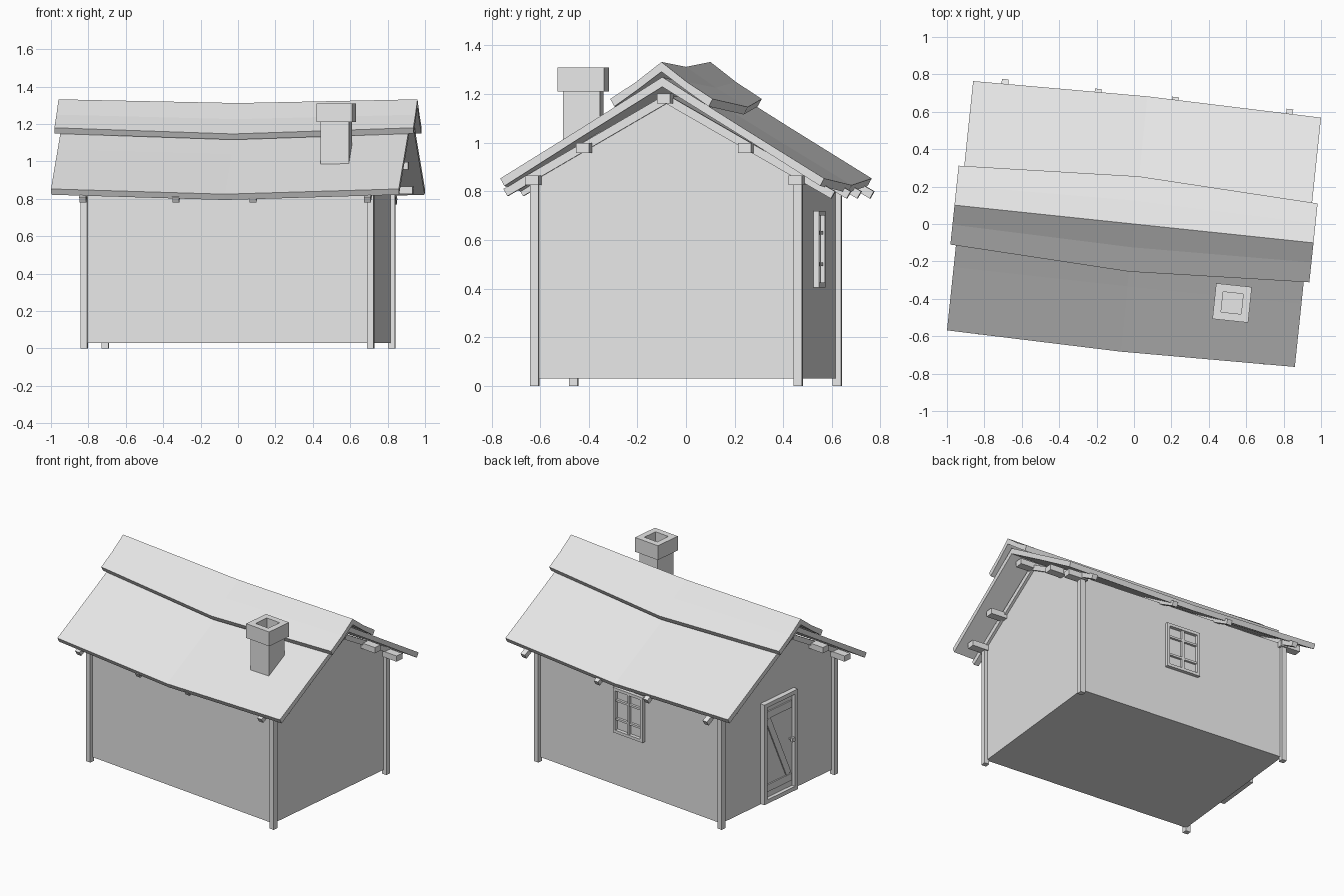
import bpy
import bmesh
import math
from mathutils import Matrix, Vector

if "Cube" in bpy.data.objects:
    bpy.data.objects.remove(bpy.data.objects["Cube"])

TURN = Matrix.Rotation(math.radians(-6), 4, "Z")

grey = bpy.data.materials.new("plain_grey")
grey.use_nodes = True
grey.diffuse_color = (0.8, 0.8, 0.8, 1)
grey.node_tree.nodes["Principled BSDF"].inputs["Base Color"].default_value = (0.8, 0.8, 0.8, 1)


def finish(name, bm):
    bmesh.ops.recalc_face_normals(bm, faces=bm.faces)
    bm.transform(TURN)
    mesh = bpy.data.meshes.new(name)
    bm.to_mesh(mesh)
    bm.free()
    mesh.materials.append(grey)
    obj = bpy.data.objects.new(name, mesh)
    bpy.context.collection.objects.link(obj)
    return obj


def skin(name, rings):
    """Bridge closed rings of points and cap both ends."""
    bm = bmesh.new()
    loops = [[bm.verts.new(p) for p in ring] for ring in rings]
    n = len(loops[0])
    for a, b in zip(loops, loops[1:]):
        for i in range(n):
            j = (i + 1) % n
            bm.faces.new((a[i], a[j], b[j], b[i]))
    bm.faces.new(loops[0])
    bm.faces.new(loops[-1])
    return finish(name, bm)


def box(name, centre, size, tilt=0.0):
    """Box with a tilt about the x axis."""
    bm = bmesh.new()
    bmesh.ops.create_cube(bm, size=1)
    bm.transform(Matrix.Translation(Vector(centre)) @ Matrix.Rotation(tilt, 4, "X")
                 @ Matrix.Diagonal((*size, 1)))
    return finish(name, bm)


def bar(name, x, start, end, width, depth):
    """Straight timber between two (y, z) points."""
    dy, dz = end[0] - start[0], end[1] - start[1]
    mid = (x, (start[0] + end[0]) / 2, (start[1] + end[1]) / 2)
    return box(name, mid, (width, math.hypot(dy, dz), depth), math.atan2(dz, dy))


# House body with gables
gable = [(-0.54, 0.03), (0.54, 0.03), (0.54, 0.86), (0, 1.19), (-0.54, 0.86)]
skin("walls", [[(x, y, z) for y, z in gable] for x in (-0.765, 0.765)])

# Corner posts
for x in (-0.77, 0.77):
    for y in (-0.545, 0.545):
        box("corner_post", (x, y, 0.43), (0.036, 0.036, 0.86))


# Sagging roof layers, half profiles from ridge to eave
def roof(name, half_length, end, middle):
    def section(x, half):
        (ry, rz), (my, mz), (ey, ez) = half
        top = [(-ey, ez), (-my, mz), (ry, rz), (my, mz), (ey, ez)]
        low = [(ey - 0.017, ez - 0.031), (my, mz - 0.037), (ry, rz - 0.04),
               (-my, mz - 0.037), (-ey + 0.017, ez - 0.031)]
        return [(x, y, z) for y, z in top + low]
    skin(name, [section(-half_length, end), section(0, middle), section(half_length, end)])


roof("main_roof", 0.935,
     [(0, 1.27), (0.33, 1.063), (0.67, 0.853)],
     [(0, 1.245), (0.335, 1.038), (0.686, 0.825)])
roof("ridge_cap", 0.965,
     [(0, 1.332), (0.105, 1.25), (0.212, 1.18)],
     [(0, 1.312), (0.125, 1.226), (0.256, 1.147)])

# Purlins carrying the roof past the gables
for y, z in [(-0.545, 0.845), (-0.335, 0.978), (0, 1.182), (0.335, 0.978), (0.545, 0.845)]:
    for side in (-1, 1):
        box("purlin_end", (side * 0.81, y, z), (0.145, 0.055, 0.04))

# Rafters with tails under the eaves
for x in (-0.765, -0.265, 0.15, 0.765):
    bar("front_rafter", x, (-0.665, 0.795), (0, 1.18), 0.036, 0.034)
    bar("back_rafter", x, (0.69, 0.785), (0, 1.18), 0.036, 0.034)

# Hollow chimney
corners = [(-1, -1), (1, -1), (1, 1), (-1, 1)]
steps = [(0.076, 0.98), (0.076, 1.21), (0.096, 1.21), (0.096, 1.31), (0.054, 1.31), (0.054, 1.215)]
skin("chimney", [[(0.566 + r * a, -0.365 + r * b, z) for a, b in corners] for r, z in steps])

# Window on the back wall
for x in (-0.115, 0.115):
    box("window_side", (x, 0.547, 0.5625), (0.02, 0.034, 0.315))
for z in (0.415, 0.71):
    box("window_rail", (0, 0.547, z), (0.21, 0.034, 0.02))
box("window_mullion", (0, 0.545, 0.5625), (0.016, 0.026, 0.28))
for z in (0.5, 0.63):
    box("window_glazing_bar", (0, 0.544, z), (0.21, 0.024, 0.014))

# Door on the gable wall
for y in (-0.148, 0.148):
    box("door_jamb", (-0.778, y, 0.385), (0.044, 0.028, 0.7))
for z in (0.049, 0.721):
    box("door_frame_rail", (-0.778, 0, z), (0.044, 0.27, 0.028))
for i in range(4):
    box("door_plank", (-0.768, -0.1005 + 0.067 * i, 0.385), (0.012, 0.066, 0.644))
for z in (0.13, 0.64):
    box("door_batten", (-0.776, 0, z), (0.014, 0.25, 0.05))
bar("door_brace", -0.776, (0.105, 0.61), (-0.095, 0.16), 0.012, 0.045)
box("door_knob_stem", (-0.782, -0.11, 0.4), (0.03, 0.012, 0.012))
box("door_knob", (-0.802, -0.11, 0.4), (0.018, 0.026, 0.026))
